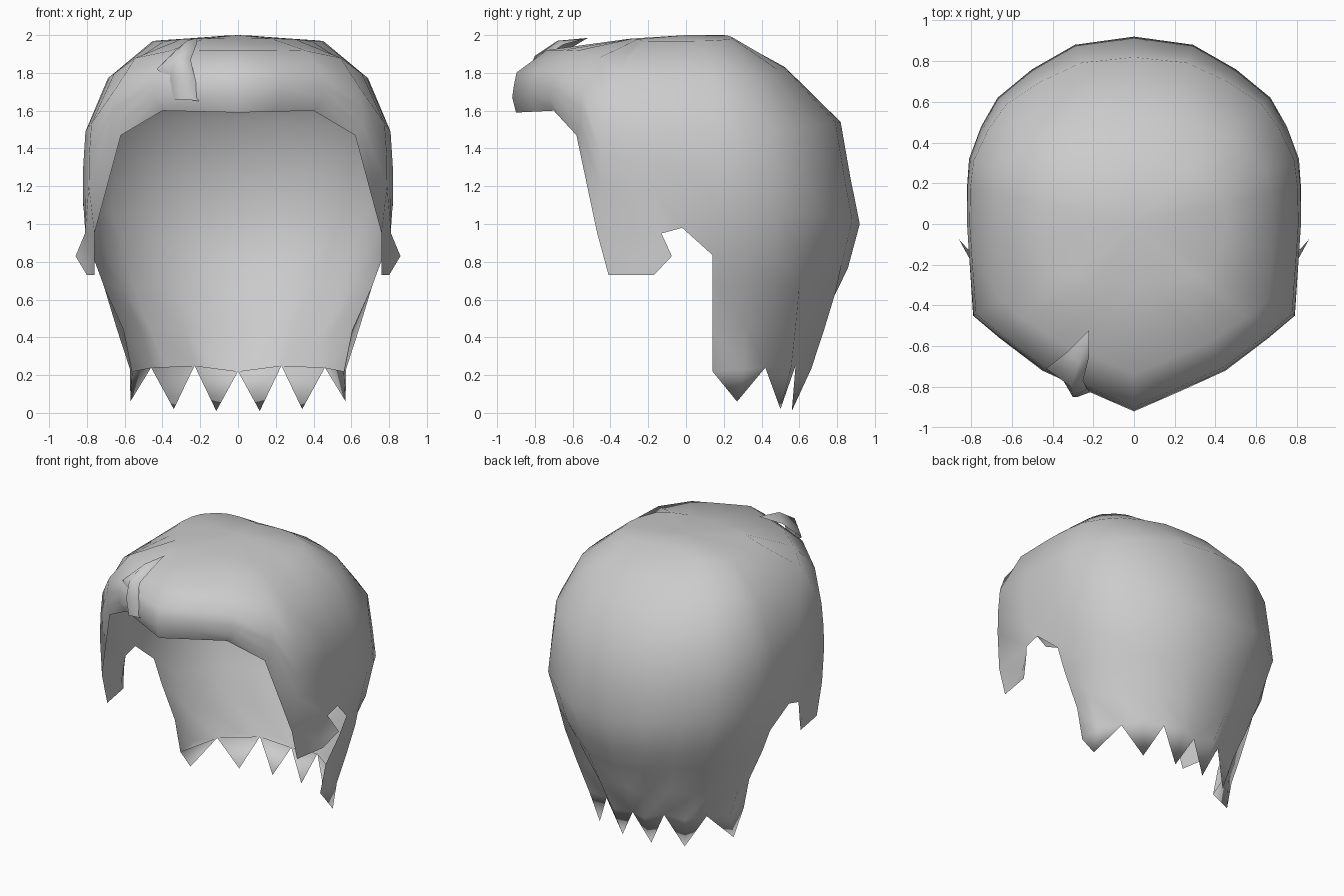
import bpy, bmesh
from mathutils import Vector

cube = bpy.data.objects.get("Cube")
if cube:
    bpy.data.objects.remove(cube)

grey = bpy.data.materials.new("hair_grey")
grey.use_nodes = True
tone = (0.6, 0.6, 0.6, 1)
grey.diffuse_color = tone
grey.node_tree.nodes["Principled BSDF"].inputs["Base Color"].default_value = tone


def finish(bm, name, mirrored=False):
    bmesh.ops.remove_doubles(bm, verts=bm.verts, dist=0.0005)
    bmesh.ops.recalc_face_normals(bm, faces=bm.faces)
    for f in bm.faces:
        f.smooth = True
    mesh = bpy.data.meshes.new(name)
    bm.to_mesh(mesh)
    bm.free()
    mesh.materials.append(grey)
    obj = bpy.data.objects.new(name, mesh)
    bpy.context.collection.objects.link(obj)
    if mirrored:
        mod = obj.modifiers.new("mirror", "MIRROR")
        mod.use_clip = True
        mod.merge_threshold = 0.002
    return obj


def skin(bm, columns):
    """Join neighbouring columns of equal length with quads."""
    for a, b in zip(columns, columns[1:]):
        for i in range(len(a) - 1):
            corners = []
            for v in (a[i], b[i], b[i + 1], a[i + 1]):
                if v not in corners:
                    corners.append(v)
            if len(corners) > 2:
                bm.faces.new(corners)


# Widest outline of the left half, front to back
outline = [(0, -.92, 1.67), (.23, -.82, 1.67), (.45, -.72, 1.66), (.66, -.56, 1.52),
           (.79, -.45, 1.2), (.81, -.15, 1.15), (.82, 0, 1.12),
           (.82, .18, 1.1), (.81, .32, 1.1), (.75, .48, 1.08), (.67, .62, 1.06),
           (.5, .76, 1.04), (.29, .88, 1.02), (0, .92, 1)]
# Lower edge under each outline point; the last seven alternate notch and tip
edge = [(0, -.9, 1.59), (.2, -.8, 1.595), (.4, -.7, 1.6), (.62, -.58, 1.47),
        (.76, -.47, .95), (.81, -.13, .95), (.81, -.02, .98),
        (.56, .14, .22), (.57, .27, .06), (.46, .42, .24), (.34, .5, .02),
        (.23, .58, .25), (.115, .56, .01), (0, .61, .22)]
# Dome profiles (reach, height) towards the front, side and back
front_dome = [(.33, .94), (.8, .76), (.975, .4), (.99, .2), (1, 0)]
side_dome = [(.55, .965), (.84, .74), (.985, .42), (1, .2), (1, 0)]
back_dome = [(.22, 1), (.57, .83), (.89, .54), (.945, .25), (1, 0)]
FIRST = 7


def outward(p):
    return Vector((p.x, p.y, 0)).normalized()


# Main shell: dome, then hanging back
bm = bmesh.new()
crown = bm.verts.new((0, 0, 2))
columns = []
for x, y, z in outline:
    share = y * y / (x * x + y * y)
    column = [crown]
    for side, end in zip(side_dome, back_dome if y > 0 else front_dome):
        s, t = Vector(side).lerp(Vector(end), share)
        column.append(bm.verts.new((x * s, y * s, z + (2 - z) * t)))
    columns.append(column)
skin(bm, columns)

ends = [bm.verts.new(p) for p in edge]
skin(bm, [[c[-1], e] for c, e in zip(columns[:FIRST], ends[:FIRST])])

back = []
for i in range(FIRST, len(outline)):
    top, low = Vector(outline[i]), Vector(edge[i])
    tip = (i - FIRST) % 2
    root = (Vector(edge[i - 1]) + Vector(edge[i + 1])) / 2 if tip else low
    rows = [columns[i][-1]]
    for t, bulge in ((.3, .03), (.48, .03), (.75, .01)):
        p = top.lerp(root, t)
        fold = max(0, t - .3) * (.12 if tip else -.07)
        p += outward(p) * (bulge + fold)
        if i == FIRST:
            p.y = .14
        rows.append(bm.verts.new(p))
    # A tooth has an outward ridge above its point
    rows.append(bm.verts.new(root + outward(root) * .07) if tip else ends[i])
    back.append(rows)
skin(bm, back)

# Pointed teeth closed on the inside
for k in range(1, len(back), 2):
    a, r, b = back[k - 1][-1], back[k][-1], back[k + 1][-1]
    point = ends[FIRST + k]
    for tri in ((a, r, point), (r, b, point), (b, a, point)):
        bm.faces.new(tri)

# Ear notch joining the side to the back
bm.faces.new((columns[FIRST - 1][-1], columns[FIRST][-1], back[0][1], ends[FIRST - 1]))

# Sideburn with a creased outward flick
burn_front = bm.verts.new((.76, -.41, .73))
burn_back = bm.verts.new((.8, -.17, .73))
crease = bm.verts.new((.78, -.22, .8))
flick = bm.verts.new((.86, -.075, .83))
for face in ((ends[4], ends[5], crease, burn_front), (burn_front, crease, burn_back),
             (ends[5], flick, crease), (crease, flick, burn_back)):
    bm.faces.new(face)
finish(bm, "hair_shell", mirrored=True)

# Loose lock on the right of the fringe
lock = [[(-.36, -.74, 1.66), (-.37, -.73, 1.77), (-.43, -.71, 1.82), (-.33, -.63, 1.92)],
        [(-.28, -.85, 1.66), (-.3, -.85, 1.78), (-.31, -.8, 1.89), (-.27, -.68, 1.97)],
        [(-.2, -.82, 1.65), (-.23, -.81, 1.78), (-.25, -.77, 1.87), (-.22, -.65, 1.95)]]
bm = bmesh.new()
end = bm.verts.new((-.22, -.52, 1.985))
skin(bm, [[bm.verts.new(p) for p in col] + [end] for col in lock])
finish(bm, "fringe_lock")
